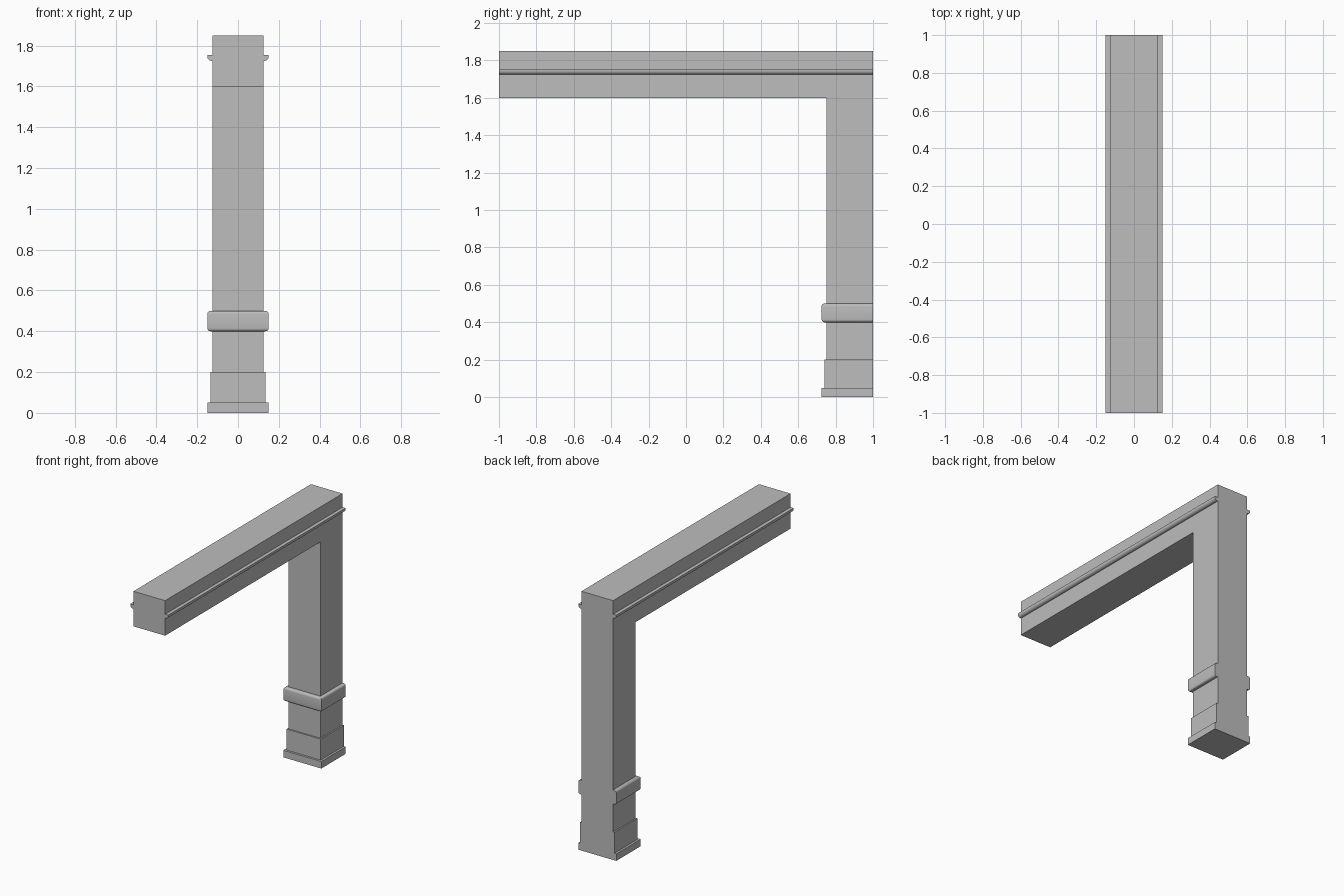
import bpy
import bmesh
from math import radians, sin, cos

cube = bpy.data.objects.get("Cube")
if cube:
    bpy.data.objects.remove(cube, do_unlink=True)

GREY = (0.51, 0.51, 0.51, 1)
stone = bpy.data.materials.new("stone_grey")
stone.use_nodes = True
stone.diffuse_color = GREY
stone.node_tree.nodes["Principled BSDF"].inputs["Base Color"].default_value = GREY

HALF = 0.125      # half width of beam and post
BACK = 1.0        # rear plane
POST_FRONT = 0.75


def loft(name, rings, smooth=False):
    """Skin a list of closed rings and cap both ends."""
    bm = bmesh.new()
    loops = [[bm.verts.new(p) for p in ring] for ring in rings]
    n = len(loops[0])
    for a, b in zip(loops, loops[1:]):
        for i in range(n):
            j = (i + 1) % n
            bm.faces.new((a[i], a[j], b[j], b[i]))
    bm.faces.new(loops[0])
    bm.faces.new(loops[-1])
    bmesh.ops.recalc_face_normals(bm, faces=bm.faces)
    mesh = bpy.data.meshes.new(name)
    bm.to_mesh(mesh)
    bm.free()
    mesh.materials.append(stone)
    obj = bpy.data.objects.new(name, mesh)
    bpy.context.collection.objects.link(obj)
    if smooth:
        bpy.ops.object.select_all(action="DESELECT")
        obj.select_set(True)
        bpy.context.view_layer.objects.active = obj
        bpy.ops.object.shade_smooth_by_angle(angle=radians(35))
    return obj


def wrap(name, profile, smooth=False):
    """Sweep an (outset, height) profile round three sides of the post, mitred."""
    rings = []
    for sx, at_back in ((-1, True), (-1, False), (1, False), (1, True)):
        rings.append([(sx * (HALF + d), BACK if at_back else POST_FRONT - d, z)
                      for d, z in profile])
    return loft(name, rings, smooth)


def arc(cx, cz, r, start, end, steps=4):
    angles = [radians(start + (end - start) * i / steps) for i in range(steps + 1)]
    return [(cx + r * cos(a), cz + r * sin(a)) for a in angles]


# Post and overhanging beam as one solid
outline = [(-1, 1.6), (POST_FRONT, 1.6), (POST_FRONT, 0),
           (BACK, 0), (BACK, 1.85), (-1, 1.85)]
loft("post_and_beam", [[(x, y, z) for y, z in outline] for x in (-HALF, HALF)])

# Stepped base
for name, d, low, high in (("base_plinth", 0.025, 0, 0.05),
                           ("base_block", 0.01, 0.05, 0.2)):
    wrap(name, [(0, low), (d, low), (d, high), (0, high)])

# Rounded collar
R = 0.015
wrap("collar", [(0, 0.4)] + arc(0.025 - R, 0.4 + R, R, -90, 0)
     + arc(0.025 - R, 0.5 - R, R, 0, 90) + [(0, 0.5)], smooth=True)

# Side mouldings: flat top lip over a rounded underside
lip = [(0, 1.725)] + arc(0.005, 1.745, 0.02, -90, 0) + [(0.025, 1.753), (0, 1.753)]
for side, sx in (("left", 1), ("right", -1)):
    loft(side + "_moulding",
         [[(sx * (HALF + d), y, z) for d, z in lip] for y in (-1, BACK)], smooth=True)
